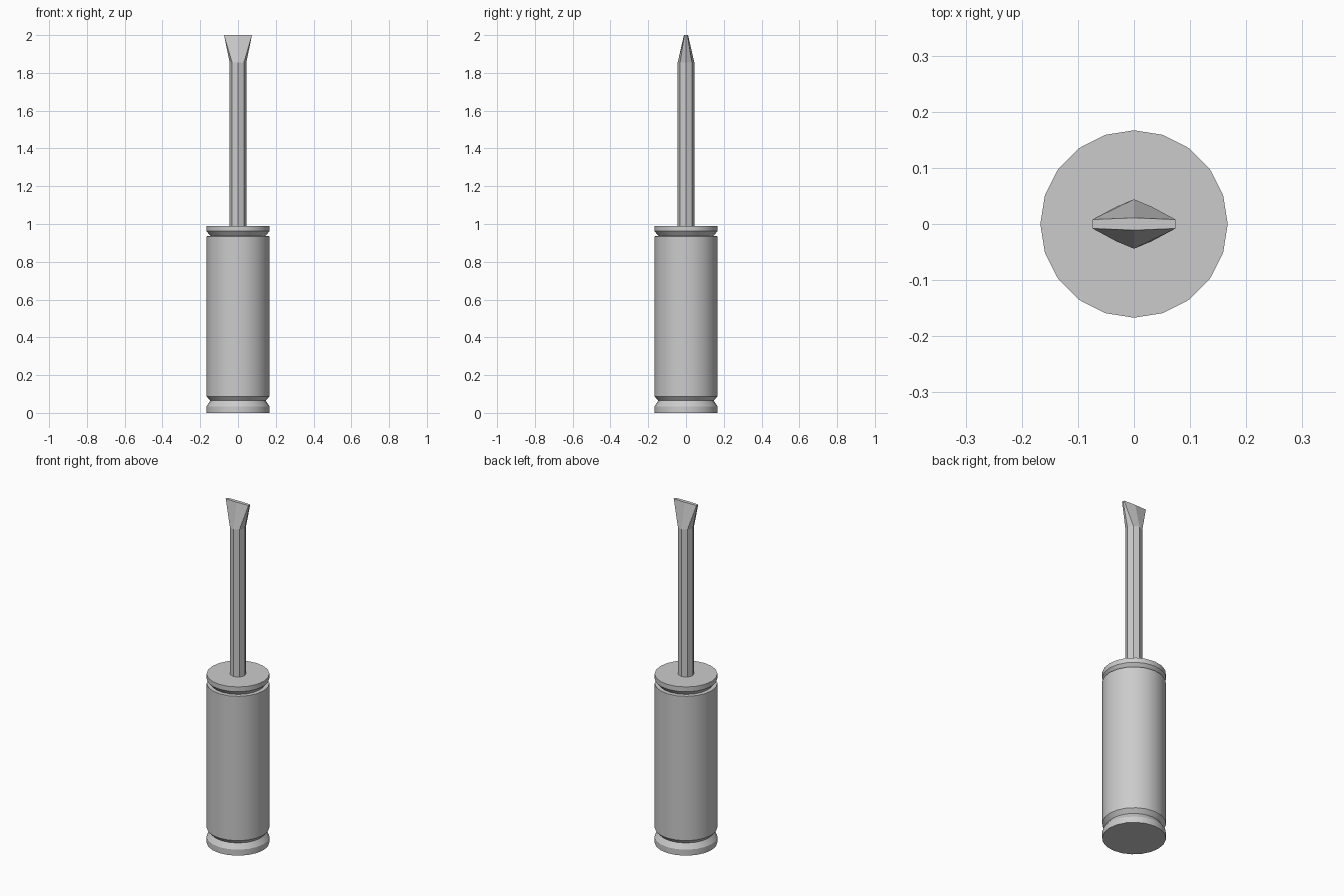
import bpy, bmesh
from math import cos, sin, pi, radians

if "Cube" in bpy.data.objects:
    bpy.data.objects.remove(bpy.data.objects["Cube"])


def ring(r, z, n):
    return [(r * cos(2 * pi * i / n), r * sin(2 * pi * i / n), z) for i in range(n)]


def loft(name, rings):
    """Skin a stack of equal-sized rings and cap both ends."""
    bm = bmesh.new()
    loops = [[bm.verts.new(p) for p in pts] for pts in rings]
    n = len(loops[0])
    for a, b in zip(loops, loops[1:]):
        for i in range(n):
            j = (i + 1) % n
            bm.faces.new((a[i], a[j], b[j], b[i]))
    bm.faces.new(loops[0][::-1])
    bm.faces.new(loops[-1])
    bmesh.ops.recalc_face_normals(bm, faces=bm.faces)
    mesh = bpy.data.meshes.new(name)
    bm.to_mesh(mesh)
    bm.free()
    obj = bpy.data.objects.new(name, mesh)
    bpy.context.collection.objects.link(obj)
    return obj


# Handle: 20-sided grip with a groove near each end
profile = [(0.167, 0), (0.167, 0.035), (0.147, 0.065), (0.167, 0.088),
           (0.167, 0.935), (0.145, 0.936), (0.167, 0.962), (0.167, 0.99)]
handle = loft("handle", [ring(r, z, 20) for r, z in profile])
bpy.ops.object.select_all(action='DESELECT')
handle.select_set(True)
bpy.context.view_layer.objects.active = handle
bpy.ops.object.shade_smooth_by_angle(angle=radians(30))

# Blade: octagonal shaft flaring into a flat, wide tip
w, t, m = 0.074, 0.008, 0.011
tip = [(w, 0, 2), (w, t, 2), (0, m, 2), (-w, t, 2),
       (-w, 0, 2), (-w, -t, 2), (0, -m, 2), (w, -t, 2)]
loft("blade", [ring(0.044, 0.98, 8), ring(0.044, 1.855, 8), tip])
